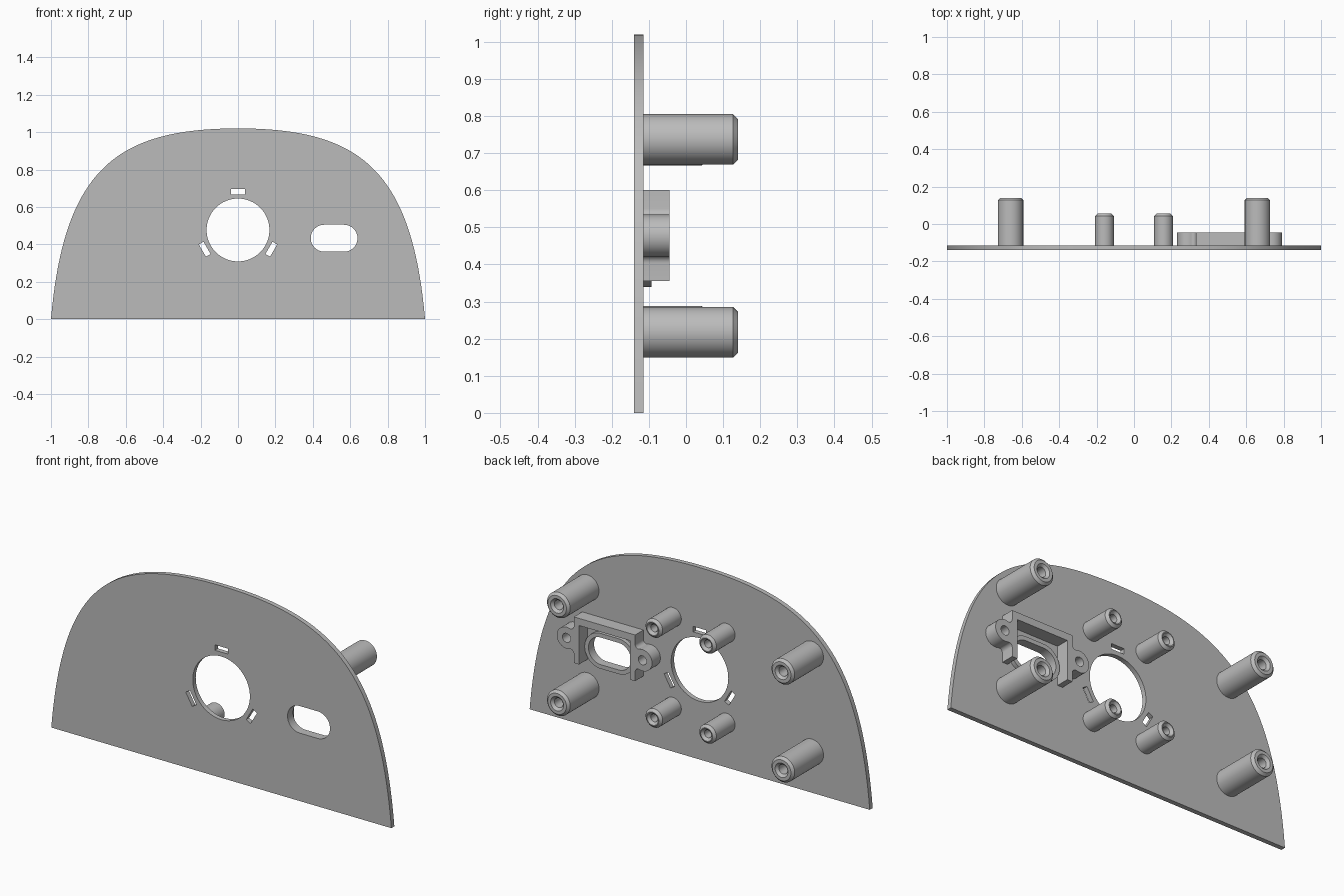
import bpy
import bmesh
from math import pi, cos, sin, sqrt, atan2, radians
from mathutils import Vector
from mathutils.geometry import interpolate_bezier

if "Cube" in bpy.data.objects:
    bpy.data.objects.remove(bpy.data.objects["Cube"])

grey = bpy.data.materials.new("plain grey")
grey.use_nodes = True
GREY = (0.5, 0.5, 0.5, 1)
grey.diffuse_color = GREY
grey.node_tree.nodes["Principled BSDF"].inputs["Base Color"].default_value = GREY

BACK = -0.115      # rear surface of the plate
MID_Z = 0.477      # height of the round opening


def arc(cx, cz, r, start, end, n=24):
    return [(cx + r * cos(start + (end - start) * i / n),
             cz + r * sin(start + (end - start) * i / n)) for i in range(n + 1)]


def circle(cx, cz, r, n=64):
    return arc(cx, cz, r, 0, 2 * pi, n)[:-1]


def stadium(cx, cz, half_w, r):
    s = half_w - r
    return arc(cx + s, cz, r, -pi / 2, pi / 2) + arc(cx - s, cz, r, pi / 2, 3 * pi / 2)


def finish(obj):
    bpy.ops.object.select_all(action="DESELECT")
    obj.select_set(True)
    bpy.context.view_layer.objects.active = obj
    if obj.type == "CURVE":
        bpy.ops.object.convert(target="MESH")
        obj = bpy.context.object
    bm = bmesh.new()
    bm.from_mesh(obj.data)
    bmesh.ops.remove_doubles(bm, verts=bm.verts, dist=0.0001)
    bmesh.ops.recalc_face_normals(bm, faces=bm.faces)
    bm.to_mesh(obj.data)
    bm.free()
    obj.data.materials.clear()
    obj.data.materials.append(grey)
    bpy.ops.object.shade_smooth_by_angle(angle=radians(30))


def extruded(name, loops, y0, y1):
    """Fill the first loop, cut the others out of it, thicken from y0 to y1."""
    curve = bpy.data.curves.new(name, "CURVE")
    curve.dimensions = "2D"
    curve.fill_mode = "BOTH"
    curve.extrude = (y1 - y0) / 2
    for loop in loops:
        spline = curve.splines.new("POLY")
        spline.points.add(len(loop) - 1)
        for point, (x, z) in zip(spline.points, loop):
            point.co = (x, z, 0, 1)
        spline.use_cyclic_u = True
    obj = bpy.data.objects.new(name, curve)
    bpy.context.collection.objects.link(obj)
    obj.rotation_euler.x = pi / 2
    obj.location.y = (y0 + y1) / 2
    finish(obj)


def post(name, x, z, r, hole, tip, floor):
    """Chamfered stand-off with a countersunk blind hole, spun about y."""
    c = 0.013
    profile = [(r, BACK - 0.005), (r, tip - c), (r - c, tip), (hole + c, tip),
               (hole, tip - c), (hole, floor), (0, floor)]
    bm = bmesh.new()
    verts = [bm.verts.new((pr, py, 0)) for pr, py in profile]
    edges = [bm.edges.new(pair) for pair in zip(verts, verts[1:])]
    bmesh.ops.spin(bm, geom=verts + edges, cent=(0, 0, 0), axis=(0, 1, 0),
                   angle=2 * pi, steps=48)
    mesh = bpy.data.meshes.new(name)
    bm.to_mesh(mesh)
    bm.free()
    obj = bpy.data.objects.new(name, mesh)
    bpy.context.collection.objects.link(obj)
    obj.location = (x, 0, z)
    finish(obj)


# Domed plate with a round opening, three slots and an oblong opening
half = [(p.x, p.y) for p in interpolate_bezier(
    Vector((-1, 0)), Vector((-0.93, 0.8)), Vector((-0.65, 1.02)), Vector((0, 1.02)), 40)]
outline = half + [(-x, z) for x, z in reversed(half[:-1])]
slots = []
for k in range(3):
    a = k * 2 * pi / 3
    slots.append([(u * cos(a) - v * sin(a), MID_Z + u * sin(a) + v * cos(a))
                  for u, v in ((-0.038, 0.191), (0.038, 0.191), (0.038, 0.22), (-0.038, 0.22))])
oblong = stadium(0.514, 0.433, 0.125, 0.072)
extruded("plate", [outline, circle(0, MID_Z, 0.168)] + slots + [oblong], -0.14, BACK)

# Low collar round the oblong opening
extruded("oblong_collar", [stadium(0.514, 0.433, 0.147, 0.094), oblong], BACK - 0.002, -0.093)

# Open-bottomed bracket with two filleted ears
CX, WALL, INNER, EAR_X, EAR_R, FILLET = 0.511, 0.18, 0.15, 0.223, 0.057, 0.02
offset = WALL + FILLET - EAR_X
dz = sqrt((EAR_R + FILLET) ** 2 - offset ** 2)
ear_angle = atan2(dz, offset)
upper = arc(WALL + FILLET, MID_Z + dz, FILLET, pi, pi + ear_angle, 8)
lower = [(x, 2 * MID_Z - z) for x, z in reversed(upper)]
tip_arc = arc(EAR_X, MID_Z, EAR_R, ear_angle, -ear_angle, 32)
side = ([(WALL, 0.6)] + upper + tip_arc[1:-1] + lower
        + [(WALL, 0.355), (INNER, 0.355), (INNER, 0.562)])
bracket = [(CX + x, z) for x, z in side] + [(CX - x, z) for x, z in reversed(side)]
ear_holes = [circle(CX + s * EAR_X, MID_Z, 0.024, 32) for s in (-1, 1)]
extruded("connector_bracket", [bracket] + ear_holes, BACK - 0.002, -0.045)

# Four tall and four short stand-offs
for sx, side_name in ((1, "left"), (-1, "right")):
    for sz, level in ((1, "upper"), (-1, "lower")):
        post(f"tall_post_{level}_{side_name}", sx * 0.66, MID_Z + sz * 0.26,
             0.068, 0.025, 0.14, -0.06)
        post(f"short_post_{level}_{side_name}", sx * 0.158, MID_Z + sz * 0.239,
             0.05, 0.02, 0.055, -0.06)
